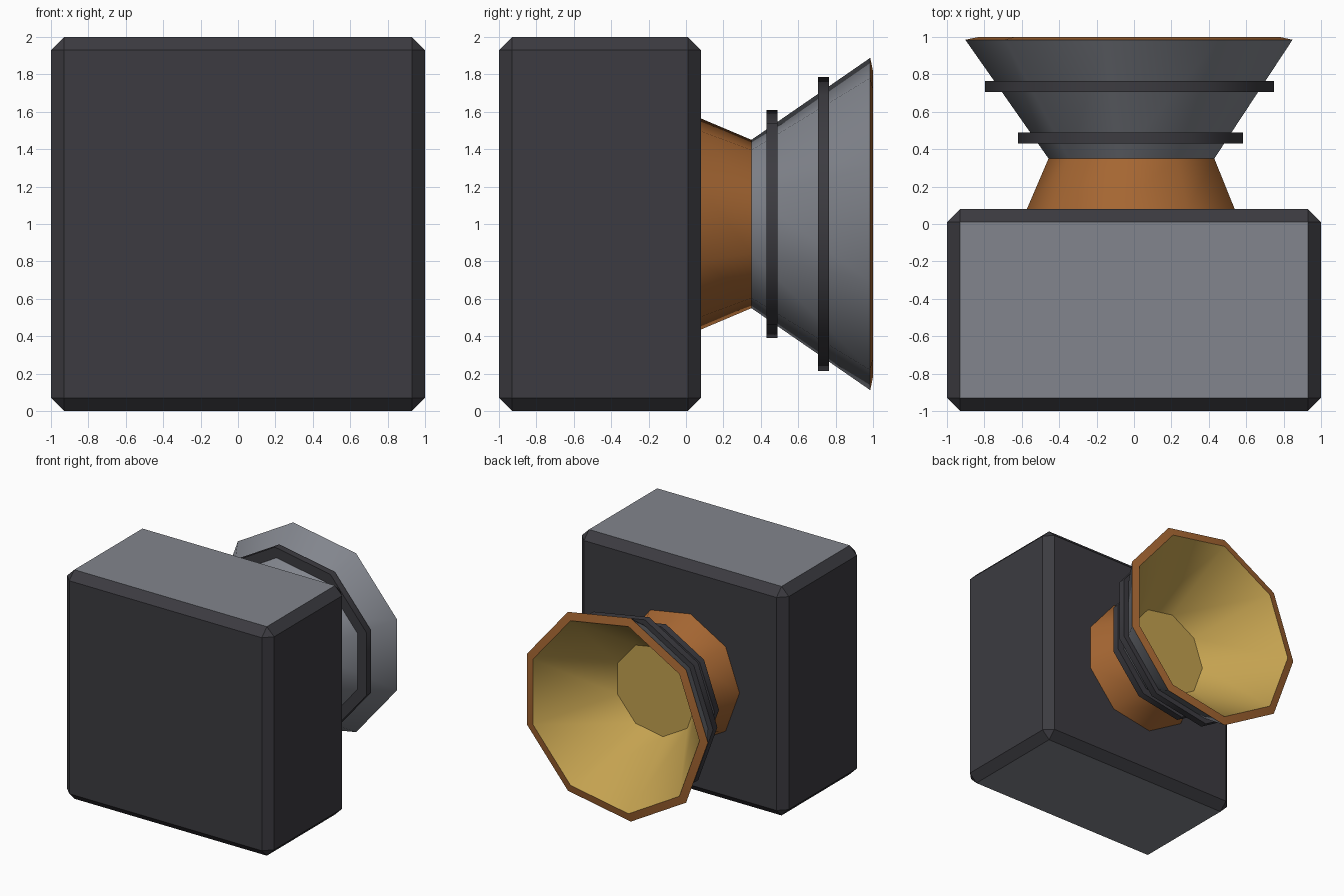
import bpy, bmesh, math

if "Cube" in bpy.data.objects:
    bpy.data.objects.remove(bpy.data.objects["Cube"])

SIDES = 9


def material(name, rgb):
    m = bpy.data.materials.new(name)
    m.diffuse_color = (*rgb, 1)
    m.use_nodes = True
    m.node_tree.nodes["Principled BSDF"].inputs["Base Color"].default_value = m.diffuse_color
    return m


DARK = material("charcoal", (0.045, 0.044, 0.052))
GREY = material("steel grey", (0.223, 0.235, 0.266))
COPPER = material("copper", (0.376, 0.133, 0.032))
GOLD = material("gold", (0.55, 0.36, 0.08))


def make_object(name, bm, mats):
    mesh = bpy.data.meshes.new(name)
    bm.to_mesh(mesh)
    bm.free()
    for m in mats:
        mesh.materials.append(m)
    ob = bpy.data.objects.new(name, mesh)
    bpy.context.collection.objects.link(ob)
    return ob


def lathe(name, profile, mat, closed=False, cap=False):
    """Sweep (radius, y) points around the horn axis at z = 1."""
    bm = bmesh.new()
    rings = []
    for r, y in profile:
        rings.append([bm.verts.new((-r * math.cos(a), y, 1 + r * math.sin(a)))
                      for a in (2 * math.pi * i / SIDES for i in range(SIDES))])
    pairs = list(zip(rings, rings[1:]))
    if closed:
        pairs.append((rings[-1], rings[0]))
    for a, b in pairs:
        for i in range(SIDES):
            j = (i + 1) % SIDES
            bm.faces.new((a[i], b[i], b[j], a[j]))
    if cap:
        bm.faces.new(rings[-1])
    ob = make_object(name, bm, [mat])
    bpy.ops.object.select_all(action='DESELECT')
    ob.select_set(True)
    bpy.context.view_layer.objects.active = ob
    bpy.ops.object.shade_smooth_by_angle(angle=math.radians(44))
    return ob


# Chamfered cabinet, grey on the flat top and bottom
bm = bmesh.new()
bmesh.ops.create_cube(bm, size=1)
for v in bm.verts:
    v.co = (v.co.x * 2, v.co.y * 1.08 - 0.46, v.co.z * 2 + 1)
bmesh.ops.bevel(bm, geom=bm.edges[:], offset=0.07, segments=1, affect='EDGES')
bm.normal_update()
for f in bm.faces:
    f.material_index = 1 if abs(f.normal.z) > 0.95 else 0
make_object("cabinet", bm, [DARK, GREY])

# Horn: neck, outer shell, lip and inner bowl with a flat floor
lathe("neck", [(0.575, 0.075), (0.457, 0.35)], COPPER)
lathe("horn_shell", [(0.457, 0.35), (0.902, 0.985)], GREY)
lathe("horn_lip", [(0.902, 0.985), (0.83, 1.0)], COPPER)
lathe("horn_bowl", [(0.83, 1.0), (0.394, 0.415)], GOLD, cap=True)

# Bands around the horn
for name, r, inner, y in (("inner_band", 0.62, 0.5, 0.43), ("outer_band", 0.797, 0.69, 0.705)):
    lathe(name, [(inner, y), (r, y), (r, y + 0.06), (inner, y + 0.06)], DARK, closed=True)
